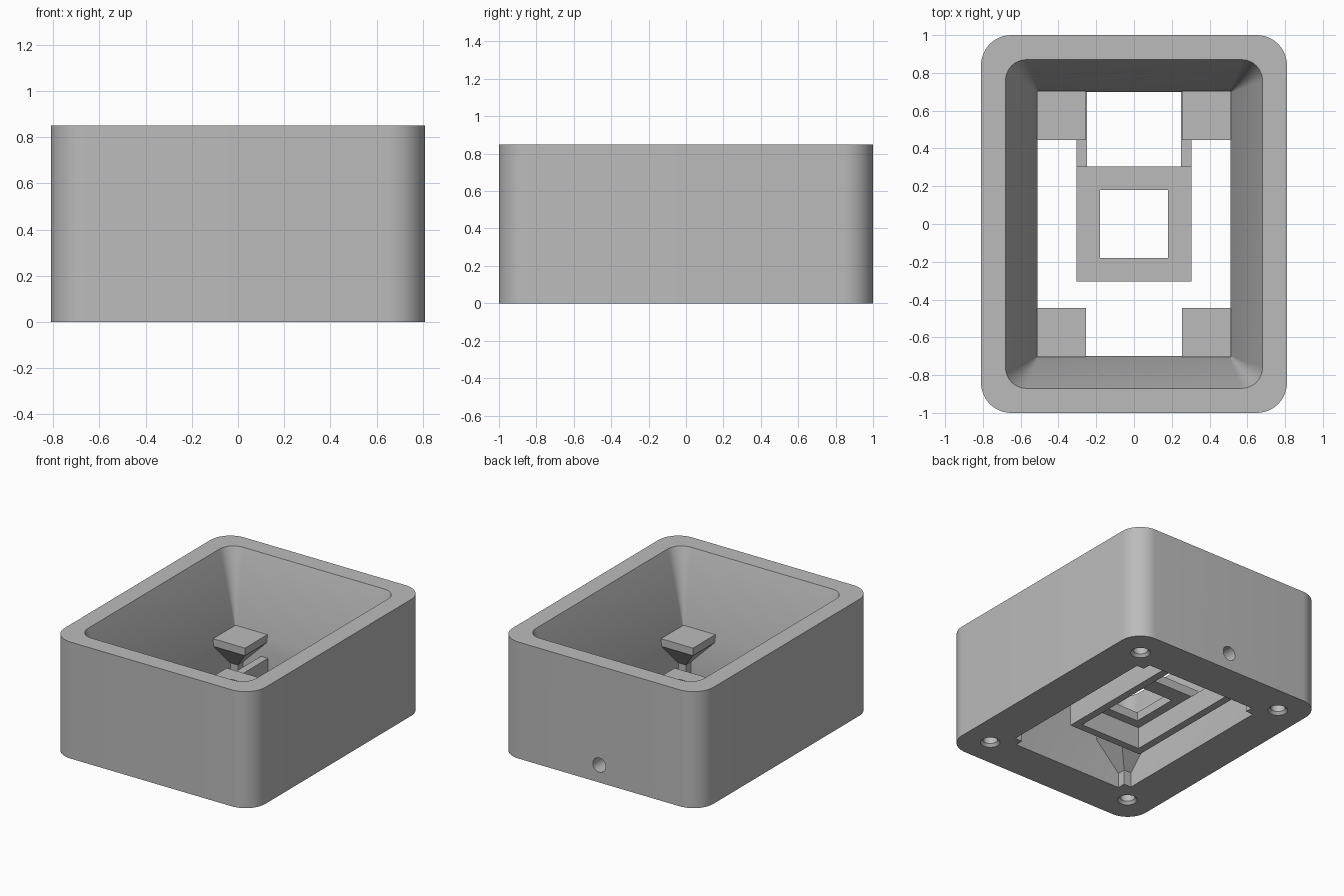
import bpy, bmesh, math
from mathutils import Matrix

if "Cube" in bpy.data.objects:
    bpy.data.objects.remove(bpy.data.objects["Cube"], do_unlink=True)

grey = bpy.data.materials.new("plain grey")
grey.use_nodes = True
colour = (0.5, 0.5, 0.5, 1)
grey.diffuse_color = colour
grey.node_tree.nodes["Principled BSDF"].inputs["Base Color"].default_value = colour


def finish(name, bm):
    bmesh.ops.recalc_face_normals(bm, faces=bm.faces)
    mesh = bpy.data.meshes.new(name)
    bm.to_mesh(mesh)
    bm.free()
    mesh.materials.append(grey)
    ob = bpy.data.objects.new(name, mesh)
    bpy.context.collection.objects.link(ob)
    return ob


def rounded_rect(hx, hy, r, z, steps):
    """Outline with rounded corners; square corners when steps is 0."""
    pts = []
    for i, (sx, sy) in enumerate([(1, 1), (-1, 1), (-1, -1), (1, -1)]):
        for k in range(steps + 1):
            a = math.pi / 2 * (i + (k / steps if steps else 0))
            c, s = (math.cos(a), math.sin(a)) if steps else (sx, sy)
            pts.append((sx * (hx - r) + r * c, sy * (hy - r) + r * s, z))
    return pts


def tube(name, sections, steps=0):
    """Closed wall through the outlines, the last joined to the first."""
    bm = bmesh.new()
    loops = [[bm.verts.new(p) for p in rounded_rect(*s, steps)] for s in sections]
    n = len(loops[0])
    for a, b in zip(loops, loops[1:] + loops[:1]):
        for i in range(n):
            j = (i + 1) % n
            bm.faces.new((a[i], a[j], b[j], b[i]))
    return finish(name, bm)


def stack(name, levels):
    """Solid through rectangles (x0, x1, y0, y1, z)."""
    bm = bmesh.new()
    loops = [[bm.verts.new(p) for p in ((a, c, z), (b, c, z), (b, d, z), (a, d, z))]
             for a, b, c, d, z in levels]
    for lo, hi in zip(loops, loops[1:]):
        for i in range(4):
            j = (i + 1) % 4
            bm.faces.new((lo[i], lo[j], hi[j], hi[i]))
    bm.faces.new(loops[0][::-1])
    bm.faces.new(loops[-1])
    return finish(name, bm)


def box(name, x0, x1, y0, y1, z0, z1):
    return stack(name, [(x0, x1, y0, y1, z0), (x0, x1, y0, y1, z1)])


def cut_round(target, r1, r2, depth, matrix):
    """Bore a round or conical hole."""
    bm = bmesh.new()
    bmesh.ops.create_cone(bm, cap_ends=True, segments=32, radius1=r1,
                          radius2=r2, depth=depth, matrix=matrix)
    cutter = finish("cutter", bm)
    cutter.hide_render = True
    mod = target.modifiers.new("hole", 'BOOLEAN')
    mod.operation, mod.solver, mod.object = 'DIFFERENCE', 'EXACT', cutter
    bpy.context.view_layer.objects.active = target
    bpy.ops.object.modifier_apply(modifier=mod.name)
    bpy.data.objects.remove(cutter, do_unlink=True)


# Housing: rounded outside, funnel mouth, straight shaft
HX, HY = 0.51, 0.70
housing = tube("housing", [
    (0.81, 1.0, 0.16, 0), (0.81, 1.0, 0.16, 0.85),
    (0.68, 0.87, 0.11, 0.85), (HX, HY, 0.004, 0.33), (HX, HY, 0.004, 0)], 12)

# Screw holes with chamfered mouths, and the cable hole in the back
corners = [(sx, sy) for sx in (-1, 1) for sy in (-1, 1)]
for sx, sy in corners:
    x, y = sx * 0.605, sy * 0.79
    cut_round(housing, 0.05, 0.05, 0.5, Matrix.Translation((x, y, 0)))
    cut_round(housing, 0.084, 0.05, 0.04, Matrix.Translation((x, y, 0)))
cut_round(housing, 0.052, 0.052, 0.5,
          Matrix.Translation((0, 0.85, 0.127)) @ Matrix.Rotation(math.pi / 2, 4, 'X'))

bpy.ops.object.select_all(action='DESELECT')
housing.select_set(True)
bpy.context.view_layer.objects.active = housing
bpy.ops.object.shade_smooth_by_angle(angle=math.radians(30))

# Corner supports: thin post flaring out to a square pad
for sx, sy in corners:
    levels = []
    for size, z in ((0.06, 0), (0.06, 0.11), (0.255, 0.305), (0.255, 0.36)):
        xs = sorted((sx * (HX - size), sx * (HX + 0.003)))
        ys = sorted((sy * (HY - size), sy * (HY + 0.003)))
        levels.append((*xs, *ys, z))
    stack("corner_support", levels)

# Central holder: pierced plate on a channel that runs to the back wall
OUT, WALL, LOW, ARM, TOP = 0.305, 0.057, 0.03, 0.19, 0.255
tube("holder_plate", [(OUT, OUT, 0, ARM), (OUT, OUT, 0, TOP),
                      (0.18, 0.18, 0, TOP), (0.18, 0.18, 0, ARM)])
box("holder_front_wall", -OUT + WALL, OUT - WALL, -OUT, -OUT + WALL, LOW, ARM)
for side in (-1, 1):
    x0, x1 = sorted((side * OUT, side * (OUT - WALL)))
    box("holder_arm", x0, x1, -OUT, HY + 0.01, LOW, ARM)
